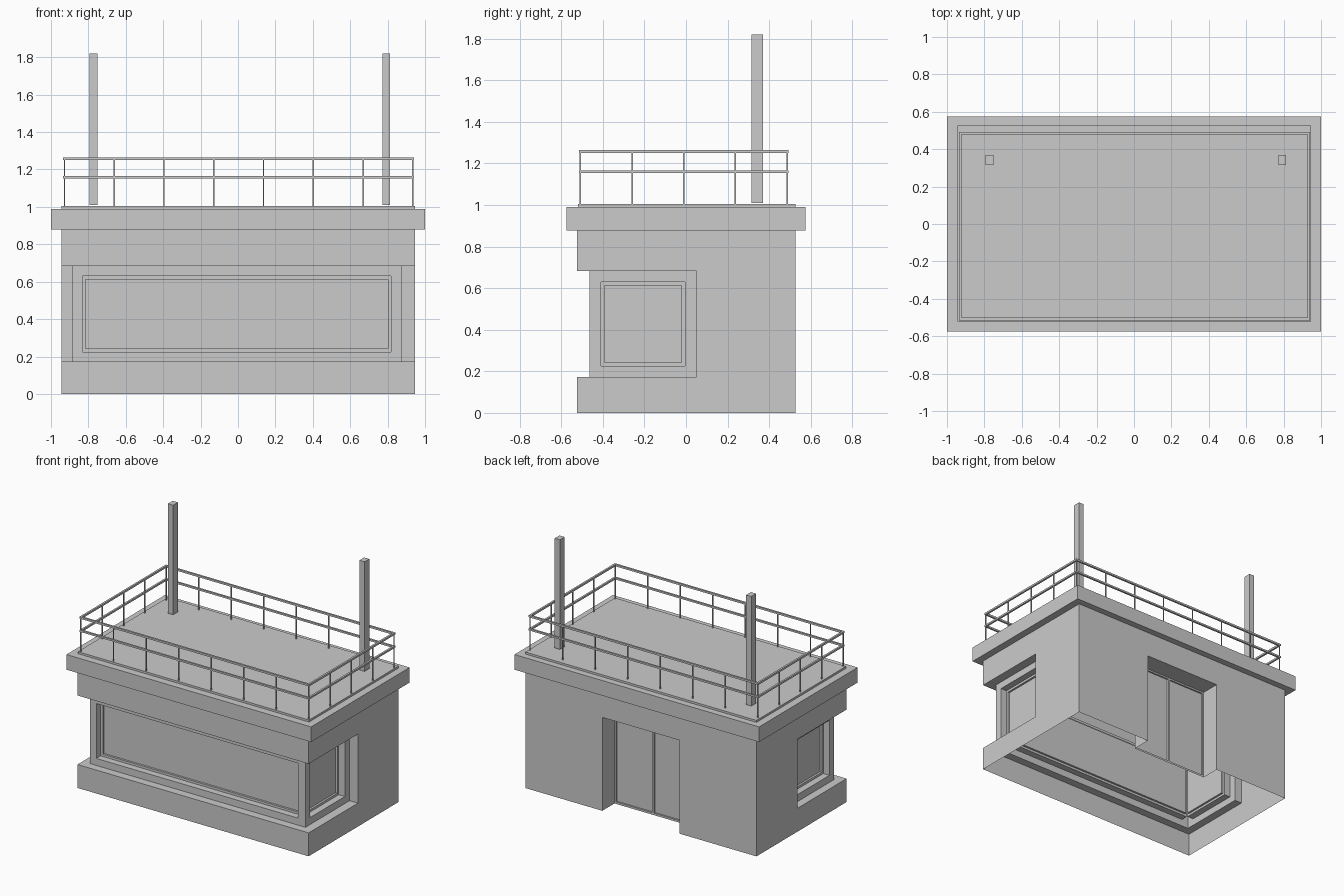
import bpy, bmesh

if "Cube" in bpy.data.objects:
    bpy.data.objects.remove(bpy.data.objects["Cube"])


def box(name, x, y, z):
    """Axis-aligned box from (min, max) ranges."""
    bm = bmesh.new()
    bmesh.ops.create_cube(bm, size=1)
    for v in bm.verts:
        for i, (a, b) in enumerate((x, y, z)):
            v.co[i] = b if v.co[i] > 0 else a
    me = bpy.data.meshes.new(name)
    bm.to_mesh(me)
    bm.free()
    ob = bpy.data.objects.new(name, me)
    bpy.context.collection.objects.link(ob)
    return ob


# Cabin shell, carved from a solid block
body = box("cabin_walls", (-0.945, 0.945), (-0.525, 0.527), (0, 0.88))
cuts = []


def cut(x, y, z):
    c = box("cutter", x, y, z)
    c.hide_render = True
    m = body.modifiers.new("cut", 'BOOLEAN')
    m.operation = 'DIFFERENCE'
    m.solver = 'EXACT'
    m.object = c
    cuts.append(c)


# Recessed band wrapping the front and both front corners
band = (0.173, 0.683)
cut((-1.1, 1.1), (-0.7, -0.465), band)
cut((0.877, 1.2), (-0.75, 0.05), band)
cut((-1.2, -0.885), (-0.75, 0.05), band)

# Windows: deep outer frame step, then the glass
for inset, depth in ((0, 0.05), (0.017, 0.065)):
    wz = (0.225 + inset, 0.63 - inset)
    wy = (-0.41 + inset, -0.005 - inset)
    if inset == 0:
        wy = (-0.41, -0.005)
    cut((-0.832 + inset, 0.818 - inset), (-0.6, -0.465 + depth), wz)
    cut((0.877 - depth, 1.0), wy, wz)
    cut((-1.0, -0.885 + depth), wy, wz)

# Rear doorway with two shallow door panels
cut((-0.317, 0.315), (0.385, 0.7), (-0.1, 0.69))
for a, b in ((-0.305, -0.008), (0.008, 0.303)):
    cut((a, b), (0.373, 0.5), (0.015, 0.678))

# Apply cuts and open the underside
bpy.context.view_layer.update()
dg = bpy.context.evaluated_depsgraph_get()
bm = bmesh.new()
bm.from_mesh(bpy.data.meshes.new_from_object(body.evaluated_get(dg)))
low = [f for f in bm.faces if all(v.co.z < 0.001 for v in f.verts)]
bmesh.ops.delete(bm, geom=low, context='FACES')
body.modifiers.clear()
bm.to_mesh(body.data)
bm.free()
for c in cuts:
    bpy.data.objects.remove(c)

# Roof slab and raised deck
box("roof_slab", (-1, 1), (-0.575, 0.575), (0.878, 0.99))
box("roof_deck", (-0.945, 0.945), (-0.52, 0.527), (0.99, 1.005))

# Railing
X0, X1, Y0, Y1 = -0.928, 0.935, -0.508, 0.486
R, P = 0.007, 0.0035
for label, z in (("top_rail", (1.25, 1.264)), ("mid_rail", (1.153, 1.166))):
    for y in (Y0, Y1):
        box(label, (X0 - R, X1 + R), (y - R, y + R), z)
    for x in (X0, X1):
        box(label, (x - R, x + R), (Y0 + R, Y1 - R), z)


def post(x, y):
    box("railing_post", (x - P, x + P), (y - P, y + P), (1.0, 1.255))


for i in range(8):
    for y in (Y0, Y1):
        post(X0 + (X1 - X0) * i / 7, y)
for i in range(1, 4):
    for x in (X0, X1):
        post(x, Y0 + (Y1 - Y0) * i / 4)

# Tall rear masts
for x in (-0.772, 0.793):
    box("mast", (x - 0.021, x + 0.021), (0.315, 0.37), (1.01, 1.82))
